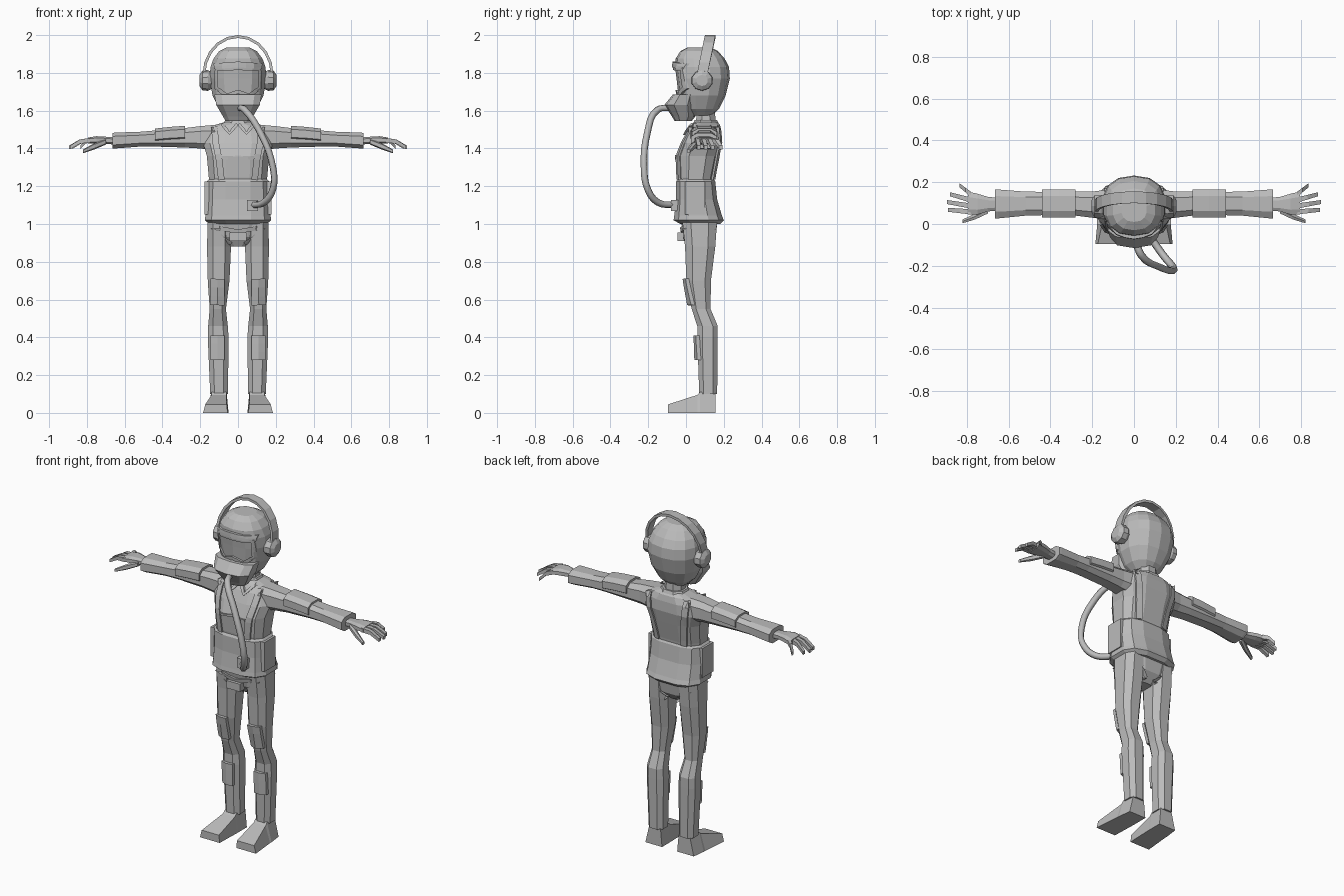
import bpy, bmesh, math
from mathutils import Vector
from mathutils.bvhtree import BVHTree

if "Cube" in bpy.data.objects:
    bpy.data.objects.remove(bpy.data.objects["Cube"])

grey = bpy.data.materials.new("plain_grey")
grey.diffuse_color = (0.5, 0.5, 0.5, 1)
grey.use_nodes = True
grey.node_tree.nodes["Principled BSDF"].inputs["Base Color"].default_value = grey.diffuse_color


def ring(axis, t, a0, a1, b0, b1, n=12, p=0.7):
    """Rounded-square section: axis 'z' spans x,y and axis 'x' spans y,z."""
    angs = [2 * math.pi * (i + 0.5) / n for i in range(n)]
    ma = max(abs(math.cos(g)) for g in angs) ** p
    mb = max(abs(math.sin(g)) for g in angs) ** p
    pts = []
    for g in angs:
        c, s = math.cos(g), math.sin(g)
        a = (a0 + a1) / 2 + (a1 - a0) / 2 * math.copysign(abs(c) ** p, c) / ma
        b = (b0 + b1) / 2 + (b1 - b0) / 2 * math.copysign(abs(s) ** p, s) / mb
        pts.append((a, b, t) if axis == 'z' else (t, a, b))
    return pts


def loft(name, rings, mirror=False, closed=False):
    """Skin a list of rings; returns a search tree of the surface."""
    bm = bmesh.new()
    vs = [[bm.verts.new(p) for p in r] for r in rings]
    n = len(vs[0])
    for k in range(len(vs) if closed else len(vs) - 1):
        a, b = vs[k], vs[(k + 1) % len(vs)]
        for i in range(n):
            j = (i + 1) % n
            bm.faces.new((a[i], a[j], b[j], b[i]))
    if not closed:
        bm.faces.new(vs[0])
        bm.faces.new(vs[-1])
    bmesh.ops.recalc_face_normals(bm, faces=bm.faces)
    tree = BVHTree.FromBMesh(bm)
    me = bpy.data.meshes.new(name)
    bm.to_mesh(me)
    bm.free()
    me.materials.append(grey)
    ob = bpy.data.objects.new(name, me)
    bpy.context.collection.objects.link(ob)
    if mirror:
        ob.modifiers.new("mirror", 'MIRROR').use_mirror_merge = False
    return tree


def stack(name, rows, n=12, p=0.7, mirror=False):
    """Upright body from rows of (z, x0, x1, y0, y1)."""
    return loft(name, [ring('z', *r, n, p) for r in rows], mirror)


def span(name, rows, n=8, p=0.7):
    """Sideways body from rows of (x, y0, y1, z0, z1), mirrored."""
    return loft(name, [ring('x', *r, n, p) for r in rows], True)


def strip(name, tree, path, width, side=-1, lift=0.012, mirror=False, closed=False, cols=3):
    """Raised band following an (x, z) path on the front (-1) or back (1) of a surface."""
    pts = []
    pairs = list(zip(path, path[1:] + path[:1]))
    for a, b in pairs if closed else pairs[:-1]:
        pts += [Vector(a).lerp(Vector(b), k / 3) for k in range(3)]
    if not closed:
        pts.append(Vector(path[-1]))
    rings = []
    for i, c in enumerate(pts):
        nxt = pts[(i + 1) % len(pts)] if closed else pts[min(i + 1, len(pts) - 1)]
        d = (nxt - (pts[i - 1] if closed or i else c)).normalized()
        row = []
        for k in range(cols):
            q = c + Vector((-d.y, d.x)) * width * (k / (cols - 1) - 0.5)
            hit = tree.ray_cast(Vector((q.x, side * 2, q.y)), Vector((0, -side, 0)))[0]
            if hit is None:
                hit = tree.find_nearest(Vector((q.x, side * 0.1 + 0.08, q.y)))[0]
            row.append((q.x, hit.y, q.y))
        rings.append([(x, y + side * lift, z) for x, y, z in row] +
                     [(x, y - side * 0.01, z) for x, y, z in reversed(row)])
    loft(name, rings, mirror, closed)


def box(name, x0, x1, y0, y1, z0, z1, mirror=False):
    loft(name, [[(x0, y0, z), (x1, y0, z), (x1, y1, z), (x0, y1, z)] for z in (z0, z1)], mirror)


# Jacket, waist piece, neck and pelvis
torso = stack("jacket", [(1.18, -.15, .15, -.035, .14), (1.25, -.155, .155, -.045, .15),
                         (1.36, -.165, .165, -.052, .175), (1.43, -.185, .185, -.025, .19),
                         (1.49, -.17, .17, .005, .188), (1.525, -.12, .12, .03, .18),
                         (1.54, -.07, .07, .045, .165)])
waist = stack("waist_piece", [(1.0, -.15, .15, -.03, .18), (1.02, -.176, .176, -.066, .2),
                              (1.045, -.172, .172, -.062, .19), (1.13, -.168, .168, -.052, .165),
                              (1.225, -.165, .165, -.052, .155), (1.24, -.15, .15, -.042, .145)])
stack("neck", [(1.5, -.06, .06, .05, .16), (1.64, -.05, .05, .06, .15)], 8, 1)
stack("neck_collar", [(1.515, -.085, .085, .03, .18), (1.55, -.068, .068, .045, .165)], 8, 0.9)
pelvis = stack("pelvis", [(.88, -.045, .045, .02, .11), (.93, -.12, .12, -.01, .155),
                          (1.03, -.16, .16, -.03, .17)])
box("waist_side_pouch", .15, .178, -.005, .1, 1.05, 1.225, True)

# Jacket straps, chest seam and collar flaps
for side, word in ((-1, "front"), (1, "back")):
    strip(word + "_strap", torso, [(.088, 1.235), (.1, 1.34), (.118, 1.43), (.125, 1.515)],
          .034, side, .01, True)
strip("chest_seam", torso, [(-.08, 1.345), (0, 1.358), (.08, 1.345)], .012, lift=.007)
strip("collar_flap", torso, [(.085, 1.53), (.045, 1.48), (.004, 1.53)], .016, lift=.012, mirror=True)

# Hip harness
strip("hip_belt", pelvis, [(-.14, .985), (0, .96), (.14, .985)], .022)
strip("thigh_strap", pelvis, [(.125, .96), (.08, .925), (.035, .895)], .02, mirror=True)
strip("rear_thigh_strap", pelvis, [(.13, .98), (.08, .925), (.03, .89)], .025, 1, mirror=True)
box("harness_buckle", -.045, .045, -.045, 0, .91, .955)

# Legs, leg pads and boots
leg = stack("leg", [(.1, .053, .147, .07, .165), (.4, .05, .16, .06, .168), (.46, .054, .158, .06, .168),
                    (.55, .064, .15, .03, .13), (.7, .045, .16, .002, .132), (.88, .037, .164, -.005, .155),
                    (1.02, .04, .16, -.02, .165)], 8, 0.75, True)
strip("thigh_pad", leg, [(.11, .57), (.108, .71)], .075, lift=.02, mirror=True)
strip("shin_pad", leg, [(.108, .28), (.108, .41)], .075, lift=.02, mirror=True)
loft("boot", [[(x0, y, 0), (x1, y, 0), (x1 - dx, y, z), (x0 + dx * .4, y, z)]
              for y, x0, x1, dx, z in ((-.095, .055, .185, .012, .045), (.06, .05, .17, .03, .095),
                                       (.075, .05, .17, .03, .11), (.155, .05, .16, .025, .105))], True)

# Arms and elbow pads
span("sleeve", [(.12, .02, .165, 1.39, 1.525), (.2, .03, .155, 1.4, 1.518), (.28, .04, .155, 1.405, 1.508),
                (.44, .042, .154, 1.41, 1.495), (.52, .04, .155, 1.41, 1.488), (.65, .027, .165, 1.4, 1.484),
                (.665, .027, .165, 1.4, 1.482)])
span("arm_pad", [(.28, .03, .165, 1.44, 1.52), (.36, .03, .165, 1.437, 1.514), (.44, .032, .164, 1.43, 1.505)])

# Hands
span("palm", [(.65, .065, .125, 1.42, 1.458), (.7, .06, .13, 1.425, 1.462),
              (.75, .045, .145, 1.425, 1.465), (.795, .045, .155, 1.425, 1.457)])
for word, y, ytip, tip in (("index", .058, .068, .89), ("middle", .086, .105, .895),
                           ("ring", .114, .142, .88), ("little", .141, .185, .835)):
    rows = []
    for f, z in ((0, 1.443), (.5, 1.437), (1, 1.405)):
        cy, r = y + (ytip - y) * f, .0125 - .003 * f
        rows.append((.78 + (tip - .78) * f, cy - r, cy + r, z - r, z + r))
    span(word + "_finger", rows, 4, 1)
span("thumb", [(.7, .05, .085, 1.42, 1.45), (.76, .022, .05, 1.395, 1.428), (.82, .004, .022, 1.375, 1.395)], 6)

# Helmet with brim, visor frame and breathing mask
helmet = stack("helmet", [(1.575, -.065, .065, .02, .14), (1.61, -.1, .1, -.02, .175),
                          (1.68, -.135, .135, -.04, .21), (1.77, -.15, .15, -.05, .232),
                          (1.83, -.146, .146, -.058, .228), (1.875, -.13, .13, -.055, .205),
                          (1.915, -.1, .1, -.03, .17), (1.935, -.06, .06, .01, .13)], 14, 0.85)
strip("visor_frame", helmet, [(-.115, 1.82), (0, 1.825), (.115, 1.82), (.116, 1.72), (.06, 1.68),
                              (0, 1.7), (-.06, 1.68), (-.116, 1.72)], .02, closed=True)
strip("visor_brim", helmet, [(-.128, 1.835), (0, 1.845), (.128, 1.835)], .03, lift=.016)
stack("breathing_mask", [(1.545, -.065, .065, -.06, .03), (1.57, -.08, .08, -.075, .05),
                         (1.63, -.115, .115, -.115, .06), (1.685, -.125, .125, -.07, .06)], 10, 0.75)

# Headphones
span("ear_cup", [(.14, .04, .13, 1.715, 1.805), (.16, .03, .14, 1.705, 1.815),
                 (.188, .032, .138, 1.707, 1.813), (.203, .055, .115, 1.73, 1.79)], 10, 1)
arc = []
for i in range(11):
    c, s = math.cos(math.pi * i / 10), math.sin(math.pi * i / 10)
    y = .085 + .043 * s
    arc.append([(r * c, y + dy, 1.79 + (r + .022) * s)
                for r, dy in ((.188, -.028), (.188, .028), (.173, .028), (.173, -.028))])
loft("headband", arc)

# Air hose and its connectors
cu = bpy.data.curves.new("air_hose", 'CURVE')
cu.dimensions = '3D'
cu.bevel_depth, cu.bevel_resolution, cu.resolution_u = .018, 1, 4
cu.use_fill_caps = True
sp = cu.splines.new('BEZIER')
path = [(.01, -.09, 1.615), (.035, -.15, 1.605), (.12, -.205, 1.48), (.185, -.222, 1.3),
        (.186, -.205, 1.19), (.14, -.15, 1.115), (.07, -.05, 1.1)]
sp.bezier_points.add(len(path) - 1)
for bp, co in zip(sp.bezier_points, path):
    bp.co = co
    bp.handle_left_type = bp.handle_right_type = 'AUTO'
cu.materials.append(grey)
bpy.context.collection.objects.link(bpy.data.objects.new("air_hose", cu))
box("hose_connector", .048, .105, -.08, -.03, 1.07, 1.128)
